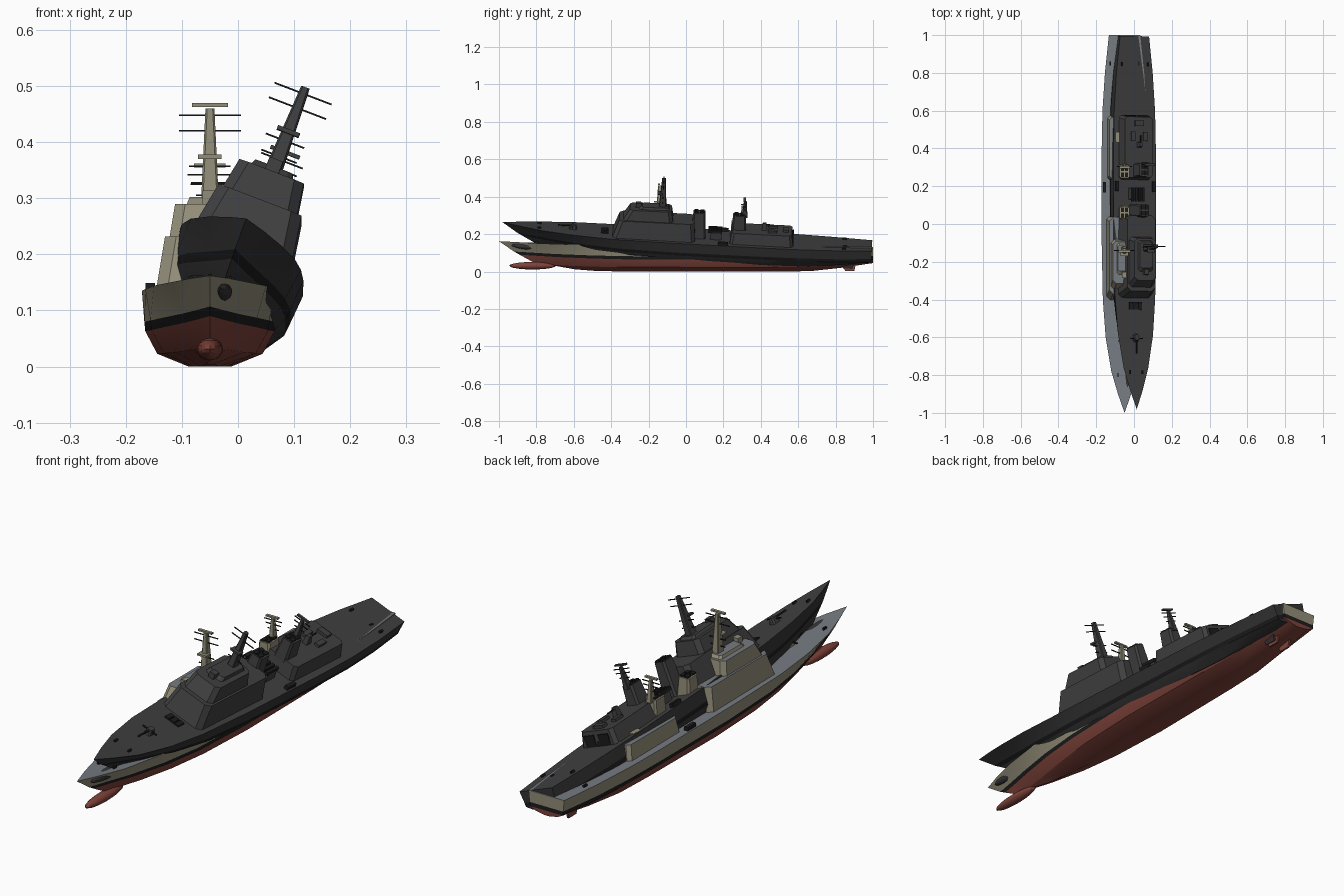
import bpy, bmesh, math
from mathutils import Matrix, Vector

if "Cube" in bpy.data.objects:
    bpy.data.objects.remove(bpy.data.objects["Cube"])


def material(name, r, g, b):
    m = bpy.data.materials.new(name)
    m.diffuse_color = (r, g, b, 1)
    m.use_nodes = True
    m.node_tree.nodes["Principled BSDF"].inputs["Base Color"].default_value = m.diffuse_color
    return m


BEIGE = material("beige paint", .29, .27, .19)
GREY = material("deck grey", .18, .20, .225)
RED = material("antifouling red", .21, .055, .042)
BLACK = material("black", .012, .012, .012)
DARK = material("dark grey paint", .05, .05, .052)
DARKHULL = material("dark hull", .035, .035, .036)


def make(name, verts, faces, mats, idx, mw, smooth=False):
    me = bpy.data.meshes.new(name)
    me.from_pydata([mw @ Vector(v) for v in verts], [], faces)
    for m in mats:
        me.materials.append(m)
    for p, i in zip(me.polygons, idx):
        p.material_index = i
    bm = bmesh.new()
    bm.from_mesh(me)
    bmesh.ops.remove_doubles(bm, verts=bm.verts, dist=1e-5)
    bmesh.ops.recalc_face_normals(bm, faces=bm.faces)
    bm.to_mesh(me)
    bm.free()
    ob = bpy.data.objects.new(name, me)
    bpy.context.collection.objects.link(ob)
    if smooth:
        bpy.ops.object.select_all(action='DESELECT')
        ob.select_set(True)
        bpy.context.view_layer.objects.active = ob
        bpy.ops.object.shade_smooth_by_angle(angle=math.radians(25))
    return ob


def tower(name, low, high, side, roof, mw, x=0, cut=0.0):
    """Tapered block; low/high = (y0, y1, half width, z), with chamfered corners."""
    vs = []
    for y0, y1, w, z in (low, high):
        c = cut
        if c:
            ring = [(-w, y0 + c), (-w + c, y0), (w - c, y0), (w, y0 + c),
                    (w, y1 - c), (w - c, y1), (-w + c, y1), (-w, y1 - c)]
        else:
            ring = [(-w, y0), (w, y0), (w, y1), (-w, y1)]
        vs += [(x + px, py, z) for px, py in ring]
    n = len(vs) // 2
    fs = [(i, (i + 1) % n, n + (i + 1) % n, n + i) for i in range(n)]
    fs += [tuple(range(n))[::-1], tuple(range(n, 2 * n))]
    return make(name, vs, fs, [side, roof], [0] * n + [0, 1], mw)


def box(name, x, y, z, sx, sy, sz, mat, mw):
    return tower(name, (y - sy / 2, y + sy / 2, sx / 2, z - sz / 2),
                 (y - sy / 2, y + sy / 2, sx / 2, z + sz / 2), mat, mat, mw, x)


def ellipsoid(name, c, r, mat, mw):
    bm = bmesh.new()
    bmesh.ops.create_uvsphere(bm, u_segments=16, v_segments=10, radius=1)
    vs = [(c[0] + v.co.x * r[0], c[1] + v.co.y * r[1], c[2] + v.co.z * r[2]) for v in bm.verts]
    fs = [tuple(v.index for v in f.verts) for f in bm.faces]
    bm.free()
    make(name, vs, fs, [mat], [0] * len(fs), mw, True)


# y, deck half width, deck z, stripe half width, bilge half width, keel half width, stripe z, keel z
STATIONS = [
    (-1, 0, .162, 0, 0, 0, .107, .03),
    (-.9, .035, .157, .022, .008, .002, .101, .012),
    (-.78, .070, .150, .05, .03, .006, .094, .004),
    (-.6, .100, .144, .084, .06, .016, .087, 0),
    (-.4, .115, .138, .106, .082, .03, .082, 0),
    (-.1, .121, .135, .117, .094, .038, .08, 0),
    (.4, .121, .132, .117, .09, .036, .08, 0),
    (.6, .117, .131, .113, .085, .03, .08, .002),
    (.8, .104, .130, .1, .07, .02, .08, .02),
    (1, .083, .130, .078, .05, .01, .082, .045)]


def hull(name, mw, topside, bottom, deck):
    vs, fs, idx = [], [], []
    stem = (-.68, -.82, -.89, -.92, -1)   # raked stem, keel to deck
    for y, wd, zd, ws, wb, wk, zs, zk in STATIONS:
        zl = zs - .017
        pts = [(wk, zk), (wb, zk + .36 * (zl - zk)), (ws * .985, zl), (ws, zs), (wd, zd)]
        ring = []
        for (w, z), s in zip(pts, stem):
            ring.append((w, 1 - (1 - y) / 2 * (1 - s), z))
        vs += ring + [(-a, b, c) for a, b, c in reversed(ring)]
    seg = [1, 1, 2, 0, 3, 0, 2, 1, 1, 1]
    for s in range(len(STATIONS) - 1):
        for k in range(10):
            a, b = s * 10 + k, s * 10 + (k + 1) % 10
            fs.append((a, b, b + 10, a + 10))
            idx.append(seg[k])
    e = (len(STATIONS) - 1) * 10
    for k, m in enumerate((1, 1, 2, 0)):   # transom
        fs.append((e + k, e + k + 1, e + 8 - k, e + 9 - k))
        idx.append(m)
    make(name, vs, fs, [topside, bottom, BLACK, deck], idx, mw, True)


def mast(name, y, z0, z1, w0, w1, yards, plate, paint, mw):
    tower(name, (y - w0 * 1.3, y + w0 * 1.3, w0, z0), (y - w1 * 1.2, y + w1 * 1.2, w1, z1),
          paint, paint, mw, cut=w1 * .4)
    for z, half in yards:
        box(name + "_yard", 0, y, z, half * 2, .004, .003, BLACK, mw)
    if plate:
        box(name + "_radar", 0, y - .004, z1 + .006, plate * 2, .012, .007, paint, mw)


def ship(p, mw, paint, topside, bottom, deck, radar):
    hull(p + "_hull", mw, topside, bottom, deck)
    ellipsoid(p + "_bow_bulb", (0, -.82, .031), (.023, .125, .02), bottom, mw)
    for s in (-1, 1):
        tower(p + "_rudder", (.85, .90, .004, .004), (.83, .91, .005, .05), bottom, bottom, mw, s * .03)
    # forward superstructure
    tower(p + "_deckhouse", (-.405, .045, .097, .13), (-.37, .035, .08, .232), paint, deck, mw, cut=.02)
    tower(p + "_bridge", (-.35, -.08, .072, .23), (-.315, -.09, .062, .29), paint, deck, mw, cut=.018)
    tower(p + "_bridge_top", (-.27, -.10, .042, .288), (-.25, -.11, .036, .302), paint, deck, mw, cut=.01)
    box(p + "_director", 0, -.27, .302, .026, .03, .024, paint, mw)
    mast(p + "_main_mast", -.14, .29, .46, .016, .008,
         [(.448, .055), (.42, .055), (.357, .037), (.327, .034)], radar, paint, mw)
    box(p + "_mast_platform", 0, -.155, .374, .042, .03, .008, paint, mw)
    # funnels with dark uptakes
    tower(p + "_fore_funnel", (.02, .10, .034, .13), (.028, .092, .026, .278), paint, paint, mw, cut=.008)
    tower(p + "_aft_funnel", (.235, .32, .034, .13), (.243, .312, .026, .272), paint, paint, mw, cut=.008)
    for y, z in ((.06, .281), (.277, .275)):
        for s in (-1, 1):
            for d in (-.016, .016):
                box(p + "_uptake", s * .011, y + d, z, .016, .024, .007, BLACK, mw)
    mast(p + "_aft_mast", .305, .26, .352, .012, .006,
         [(.342, .04), (.325, .035), (.305, .025)], .028, paint, mw)
    # launcher tubes between the funnels
    box(p + "_launcher_base", 0, .155, .15, .07, .06, .04, paint, mw)
    for i in range(4):
        box(p + "_launch_tube", -.03 + i * .02, .15, .178, .013, .075, .014, BLACK, mw)
    # hangar and roof fittings
    tower(p + "_hangar", (.23, .575, .092, .125), (.24, .565, .08, .193), paint, deck, mw, cut=.014)
    for s in (-1, 1):
        box(p + "_hangar_door", s * .036, .572, .155, .05, .006, .045, BLACK, mw)
        box(p + "_roof_vent", s * .035, .46, .198, .022, .05, .012, paint, mw)
        box(p + "_deck_raft", s * .106, .195, .141, .017, .055, .016, BLACK, mw)
        box(p + "_bollard", s * .075, .85, .134, .008, .02, .01, BLACK, mw)
        box(p + "_bow_bollard", s * .035, -.80, .155, .007, .02, .01, BLACK, mw)
    tower(p + "_aft_gun_mount", (.40, .43, .012, .19), (.405, .425, .008, .23), paint, paint, mw)
    box(p + "_aft_gun_barrel", 0, .44, .222, .005, .05, .005, BLACK, mw)
    box(p + "_roof_box", 0, .53, .198, .05, .03, .014, paint, mw)
    # foredeck gun and hatches
    tower(p + "_gun_turret", (-.64, -.595, .016, .14), (-.63, -.60, .011, .168), paint, paint, mw, cut=.006)
    box(p + "_gun_barrel", 0, -.665, .162, .006, .07, .006, BLACK, mw)
    box(p + "_gun_arm", 0, -.62, .16, .07, .006, .005, BLACK, mw)
    for i in range(3):
        box(p + "_hatch", -.025 + i * .025, -.445, .142, .02, .04, .009, BLACK, mw)


# upright vessel
ship("light_ship", Matrix.Translation((-.05, 0, 0)), BEIGE, BEIGE, RED, GREY, .032)

# heeled vessel, bow lifted and leaning to starboard
lean = (Matrix.Translation((-.043, 0, .066)) @ Matrix.Rotation(math.radians(-2.8), 4, 'X')
        @ Matrix.Rotation(math.radians(21), 4, 'Y') @ Matrix.Scale(.99, 4))
ship("dark_ship", lean, DARK, DARKHULL, DARKHULL, DARK, 0)
